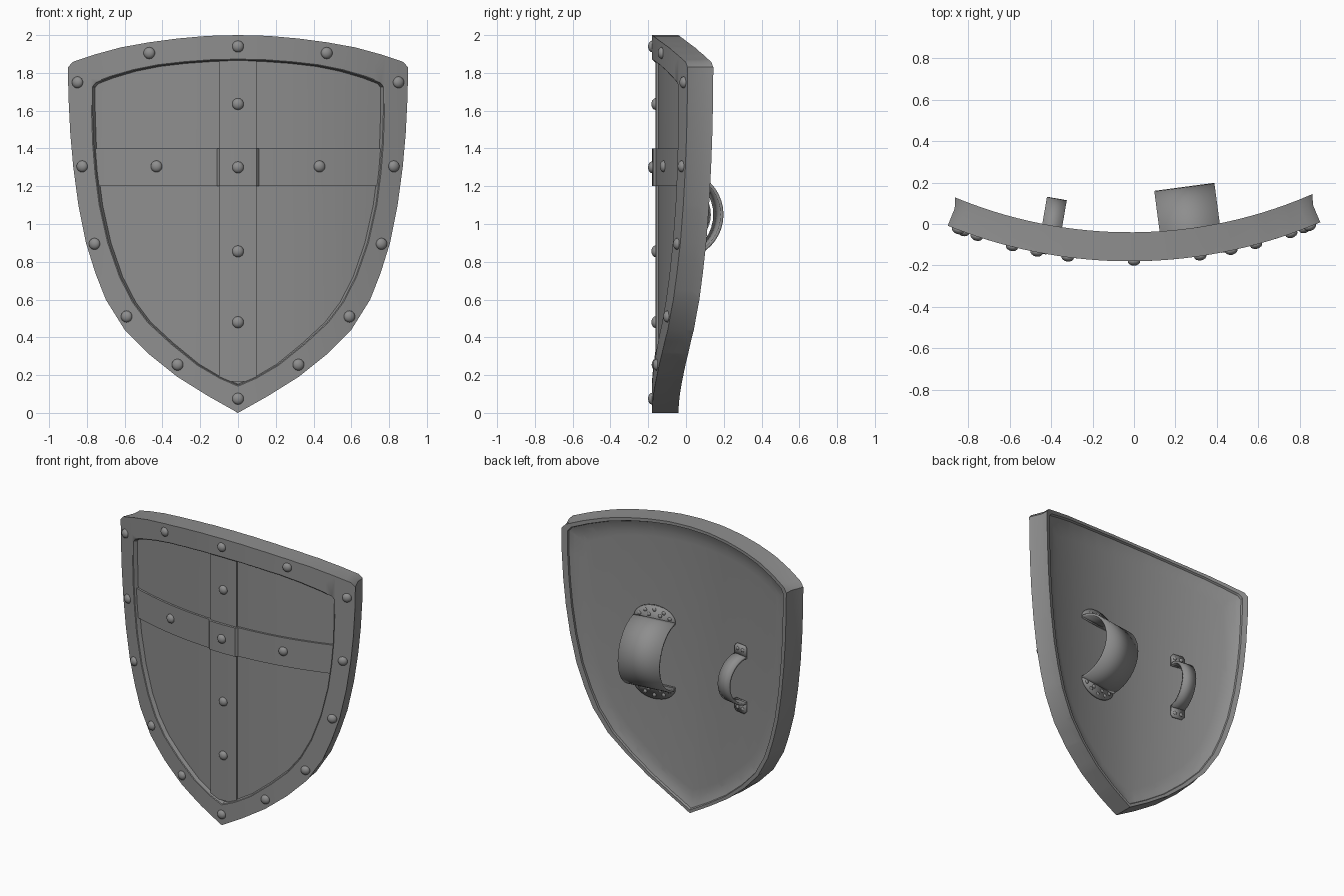
import bpy, bmesh, math
from mathutils import Matrix, Vector

if "Cube" in bpy.data.objects:
    bpy.data.objects.remove(bpy.data.objects["Cube"])

R, CX, CY = 2.34, -0.02, 2.16      # the whole shield is bent around this vertical axis

# Dark grey iron for every part
iron = bpy.data.materials.new("dark_iron")
iron.diffuse_color = (.27, .27, .27, 1)
iron.use_nodes = True
iron.node_tree.nodes["Principled BSDF"].inputs["Base Color"].default_value = iron.diffuse_color


def bend(x, h, z):
    """Front-view x, depth h behind the front face, height z -> bent position."""
    s = (x - CX) / R
    return Vector((CX + (R - h) * s, CY - (R - h) * math.sqrt(1 - s * s), z))


def frame(x, h, z):
    """Local frame on the shield: X along the curve, Y towards the back, Z up."""
    a = math.asin((x - CX) / R)
    return Matrix.Translation(bend(x, h, z)) @ Matrix.Rotation(a, 4, 'Z')


def finish(name, bm, angle=35, solid=0):
    bmesh.ops.remove_doubles(bm, verts=bm.verts, dist=1e-5)
    bmesh.ops.recalc_face_normals(bm, faces=bm.faces)
    me = bpy.data.meshes.new(name)
    bm.to_mesh(me)
    bm.free()
    me.materials.append(iron)
    ob = bpy.data.objects.new(name, me)
    bpy.context.collection.objects.link(ob)
    bpy.ops.object.select_all(action='DESELECT')
    ob.select_set(True)
    bpy.context.view_layer.objects.active = ob
    bpy.ops.object.shade_smooth_by_angle(angle=math.radians(angle))
    if solid:
        m = ob.modifiers.new("thickness", 'SOLIDIFY')
        m.thickness, m.offset = solid, 0
    return ob


def skin(bm, rows, closed=False):
    """Quads between successive rows of points; returns the vertex rows."""
    vr = [[bm.verts.new(p) for p in r] for r in rows]
    for a, b in zip(vr, vr[1:]):
        n = len(a)
        for i in range(n if closed else n - 1):
            j = (i + 1) % n
            bm.faces.new((a[i], a[j], b[j], b[i]))
    return vr


# Half outline, top centre to tip: outer x, z, inner x, z
HALF = [(0, 2, 0, 1.865), (.16, 1.996, .14, 1.862), (.32, 1.982, .28, 1.852),
        (.47, 1.962, .42, 1.836), (.62, 1.935, .55, 1.81), (.76, 1.897, .67, 1.775),
        (.875, 1.858, .75, 1.745), (.9, 1.83, .768, 1.725), (.898, 1.68, .768, 1.6),
        (.888, 1.48, .762, 1.42), (.872, 1.3, .75, 1.27), (.845, 1.1, .728, 1.1),
        (.805, .9, .683, .9), (.755, .74, .62, .72), (.70, .60, .55, .585),
        (.60, .44, .47, .48), (.47, .31, .35, .37), (.32, .19, .21, .257),
        (.16, .09, .095, .19), (0, 0, 0, .15)]
LOOP = HALF + [(-a, b, -c, d) for a, b, c, d in HALF[-2:0:-1]]


def ring(t, h, sx=1):
    """Loop at fraction t from the outer to the inner outline, not yet bent."""
    return [(sx * (a + (c - a) * t), h, b + (d - b) * t) for a, b, c, d in LOOP]


# Body: rim, recessed front and dished back, sliced into upright strips and bent
bm = bmesh.new()
section = [(1.015, .032), (1.0, .020), (.975, .004), (.94, 0), (0, 0), (0, .09),
           (0, .14, 1.02), (.15, .14), (.2, .126), (.4, .116), (.7, .108), (1.0, .105)]
rows = skin(bm, [ring(*s) for s in section], True)
bm.faces.new(rows[0])
bm.faces.new(rows[-1])
for i in range(-14, 15):
    bmesh.ops.bisect_plane(bm, geom=bm.verts[:] + bm.edges[:] + bm.faces[:], dist=.002,
                           plane_co=(i * .06, 0, 0), plane_no=(1, 0, 0))
for v in bm.verts:
    v.co = bend(*v.co)
finish("shield_body", bm)


# Cross bars
def bar(name, xs, depths, z0, z1):
    bm = bmesh.new()
    rows = [[bend(x, .06, z0), bend(x, h, z0), bend(x, h, z1), bend(x, .06, z1)]
            for x, h in zip(xs, depths)]
    rows = skin(bm, rows, True)
    bm.faces.new(rows[0])
    bm.faces.new(rows[-1])
    finish(name, bm)


bar("vertical_bar", [-.1, -.06, 0, .06, .1], [.018] * 5, .165, 1.88)
side = [.06, .098, .104, .112, .18, .24, .3, .36, .42, .48, .54, .6, .66, .72, .775]
deep = [.001, .002, .008, .017] + [.018] * 11
bar("horizontal_bar", [-x for x in side[::-1]] + [0] + side,
    deep[::-1] + [.001] + deep, 1.2, 1.4)


# Rivets
def dome(bm, mat, r, height):
    bmesh.ops.create_uvsphere(bm, u_segments=14, v_segments=8, radius=1,
                              matrix=mat @ Matrix.Rotation(math.pi / 2, 4, 'X')
                              @ Matrix.Diagonal((r, r, height, 1)))


def mirrored(points):
    return [(s * x, z) for x, z in points for s in ((1, -1) if x else (1,))]


bm = bmesh.new()
for x, z in mirrored([(0, 1.94), (.47, 1.905), (.85, 1.75), (.825, 1.305),
                      (.76, .895), (.59, .51), (.32, .255), (0, .075)]):
    dome(bm, frame(x, 0, z), .031, .021)
finish("rim_rivets", bm, 60)
bm = bmesh.new()
for x, z in mirrored([(0, 1.635), (0, .855), (0, .48), (.435, 1.305)]):
    dome(bm, frame(x, .018, z), .031, .021)
dome(bm, frame(0, 0, 1.3), .031, .021)
finish("cross_rivets", bm, 60)


# Arm strap and hand grip: arched strip, end plates, small rivets
def handle(name, x, width, r, plate, rivets):
    m = frame(x, .105, 1.05)
    w = width / 2
    bm = bmesh.new()
    arc = [math.pi * (i / 20 - .5) for i in range(21)]
    skin(bm, [[m @ Vector((sx * w, r * math.cos(a), r * math.sin(a))) for sx in (-1, 1)]
              for a in arc])
    finish(name, bm, 35, .016)
    bm = bmesh.new()
    for s in (-1, 1):
        bm.faces.new([bm.verts.new(m @ Vector((px, .007, s * (r + pz)))) for px, pz in plate])
    finish(name + "_plates", bm, 35, .016)
    bm = bmesh.new()
    for s in (-1, 1):
        for px, pz in rivets:
            dome(bm, m @ Matrix.Translation((px, .015, s * (r + pz))), .013, .008)
    finish(name + "_rivets", bm, 60)


def half_ellipse(rx, rz, n, a0=0):
    step = (math.pi - 2 * a0) / (n - 1)
    return [(rx * math.cos(a0 + i * step), rz * math.sin(a0 + i * step)) for i in range(n)]


handle("arm_strap", .288, .293, .229,
       [(-.146, -.01), (.146, -.01)] + half_ellipse(.146, .095, 17),
       half_ellipse(.115, .068, 5, .35) + [(-.04, .03), (.04, .03)])
handle("hand_grip", -.419, .097, .16,
       [(-.048, -.01), (.048, -.01), (.048, .06), (.035, .075), (-.035, .075), (-.048, .06)],
       [(-.023, .045), (.023, .045)])
